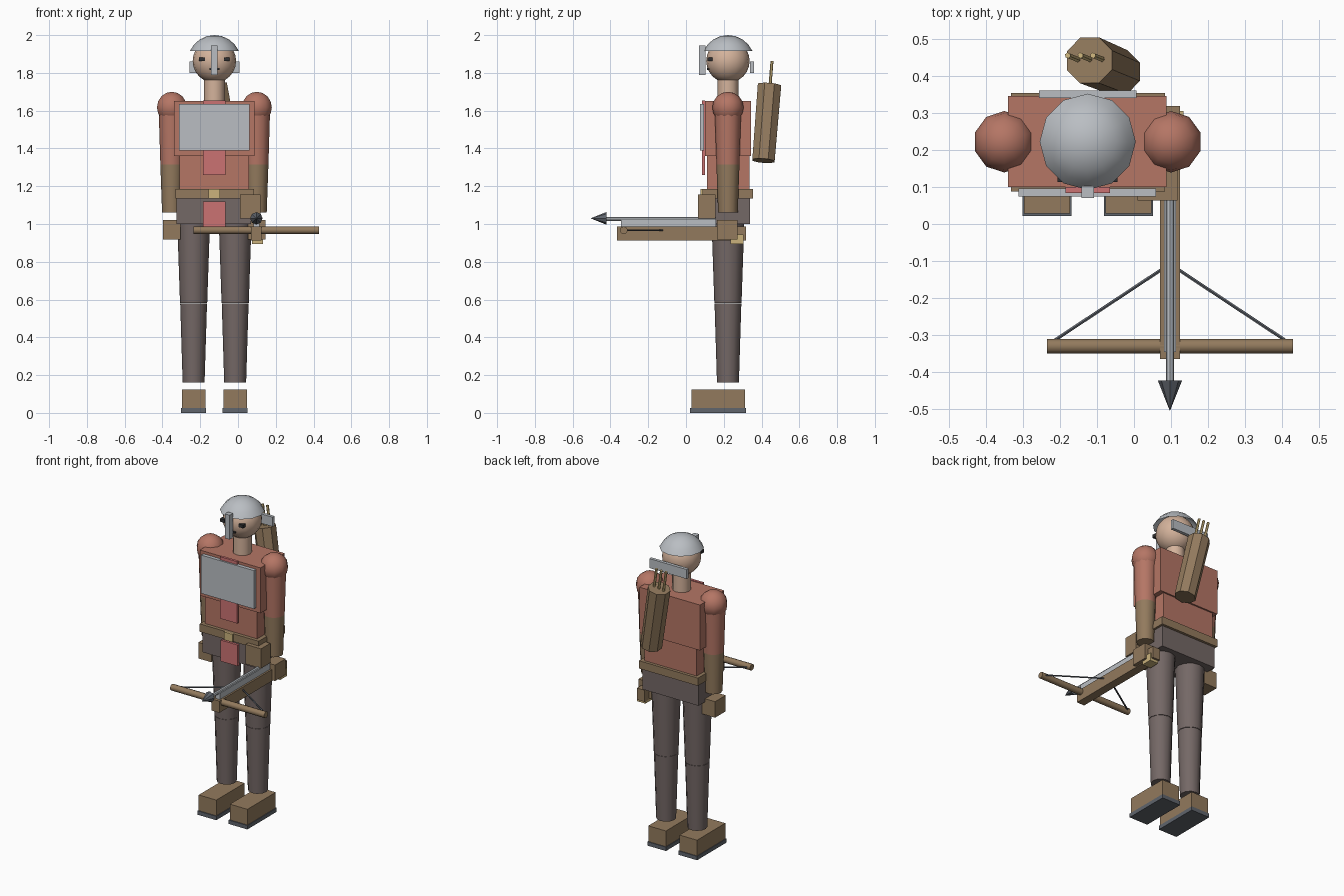
import bpy
import bmesh
from math import radians, sin, cos, pi
from mathutils import Vector

default = bpy.data.objects.get("Cube")
if default:
    bpy.data.objects.remove(default, do_unlink=True)

CX, CY = -0.125, 0.222  # body axis


def material(name, r, g, b):
    m = bpy.data.materials.new(name)
    m.use_nodes = True
    m.diffuse_color = (r, g, b, 1)
    bsdf = next(n for n in m.node_tree.nodes if n.type == 'BSDF_PRINCIPLED')
    bsdf.inputs["Base Color"].default_value = (r, g, b, 1)
    return m


CLAY = material("clay_tunic", .46, .18, .13)
BROWN = material("brown_leather", .29, .195, .11)
TROUSER = material("dark_cloth", .175, .138, .132)
STEEL = material("pale_steel", .49, .515, .545)
RED = material("red_cloth", .60, .17, .17)
GOLD = material("gold", .60, .45, .20)
SKIN = material("skin", .66, .45, .33)
SLATE = material("slate", .115, .128, .15)
BLACK = material("near_black", .03, .03, .032)


def finish(bm, name, mat, smooth=None):
    bmesh.ops.recalc_face_normals(bm, faces=bm.faces)
    mesh = bpy.data.meshes.new(name)
    bm.to_mesh(mesh)
    bm.free()
    mesh.materials.append(mat)
    ob = bpy.data.objects.new(name, mesh)
    bpy.context.collection.objects.link(ob)
    if smooth:
        bpy.ops.object.select_all(action='DESELECT')
        ob.select_set(True)
        bpy.context.view_layer.objects.active = ob
        bpy.ops.object.shade_smooth_by_angle(angle=radians(smooth))
    return ob


def box(name, mat, xs, ys, zs):
    bm = bmesh.new()
    bmesh.ops.create_cube(bm, size=1)
    for v in bm.verts:
        v.co = [lo + (c + .5) * (hi - lo) for c, (lo, hi) in zip(v.co, (xs, ys, zs))]
    return finish(bm, name, mat)


def rod(name, mat, start, end, r1, r2, sides=12, smooth=40):
    """Tapered cylinder between two points."""
    a, b = Vector(start), Vector(end)
    bm = bmesh.new()
    bmesh.ops.create_cone(bm, cap_ends=True, segments=sides, radius1=r1,
                          radius2=r2, depth=(b - a).length)
    turn = (b - a).to_track_quat('Z', 'Y')
    for v in bm.verts:
        v.co = turn @ v.co + (a + b) / 2
    return finish(bm, name, mat, smooth)


def ball(name, mat, centre, radius, sides, rings):
    bm = bmesh.new()
    bmesh.ops.create_uvsphere(bm, u_segments=sides, v_segments=rings, radius=radius)
    bmesh.ops.translate(bm, verts=bm.verts, vec=centre)
    return finish(bm, name, mat, 60)


# Torso, belt and hips
box("chest", CLAY, (-.34, .088), (.10, .345), (1.36, 1.65))
box("waist", CLAY, (-.31, .058), (.11, .335), (1.18, 1.36))
box("belt", BROWN, (-.332, .084), (.088, .354), (1.135, 1.185))
box("buckle", GOLD, (CX - .03, CX + .03), (.078, .09), (1.135, 1.185))
box("hips", TROUSER, (-.325, .07), (.105, .338), (1.0, 1.135))
box("belt_pouch", BROWN, (.01, .118), (.063, .157), (1.03, 1.155))

# Cloth strips and breastplate
box("chest_strip", RED, (CX - .06, CX + .06), (.084, .10), (1.26, 1.655))
box("hip_strip", RED, (CX - .06, CX + .06), (.09, .106), (.985, 1.12))
box("breastplate", STEEL, (-.312, .06), (.074, .096), (1.39, 1.635))

# Head and face
rod("neck", SKIN, (CX, CY, 1.64), (CX, CY, 1.78), .055, .055)
ball("head", SKIN, (CX, CY, 1.863), .115, 16, 12)
for side, word in ((-1, "right"), (1, "left")):
    x = CX + side * .066
    box(word + "_eye", BLACK, (x - .015, x + .015), (.113, .14), (1.862, 1.882))
box("mouth", BLACK, (CX - .026, CX + .026), (.11, .13), (1.815, 1.825))

# Helmet: open spherical cap with nose and neck guards
bm = bmesh.new()
SIDES, RINGS, R, SWEEP = 12, 4, .142, radians(66)
crown = bm.verts.new((CX, CY, 1.858 + R))
above = None
for i in range(1, RINGS + 1):
    t = SWEEP * i / RINGS
    ring = [bm.verts.new((CX + R * sin(t) * cos(2 * pi * k / SIDES),
                          CY + R * sin(t) * sin(2 * pi * k / SIDES),
                          1.858 + R * cos(t))) for k in range(SIDES)]
    for k in range(SIDES):
        n = (k + 1) % SIDES
        if above:
            bm.faces.new((above[k], ring[k], ring[n], above[n]))
        else:
            bm.faces.new((crown, ring[k], ring[n]))
    above = ring
finish(bm, "helmet", STEEL, 60)
box("nose_guard", STEEL, (CX - .017, CX + .017), (.07, .103), (1.79, 1.945))
box("neck_guard", STEEL, (CX - .132, CX + .132), (.34, .36), (1.80, 1.86))

# Arms and legs
for side, word in ((-1, "right"), (1, "left")):
    ax, lx = CX + side * .225, CX + side * .11
    ball(word + "_shoulder", CLAY, (ax, CY, 1.617), .083, 10, 8)
    rod(word + "_upper_arm", CLAY, (ax, CY, 1.315), (ax, CY, 1.61), .061, .07)
    rod(word + "_forearm", BROWN, (ax, CY, 1.06), (ax, CY, 1.315), .052, .061)
    box(word + "_hand", BROWN, (ax - .046, ax + .046), (.165, .272), (.918, 1.02))
    rod(word + "_thigh", TROUSER, (lx, CY, .582), (lx, CY, 1.02), .072, .087)
    rod(word + "_shin", TROUSER, (lx, CY, .16), (lx, CY, .58), .058, .071)
    box(word + "_boot", BROWN, (lx - .062, lx + .062), (.028, .313), (.025, .125))
    box(word + "_sole", SLATE, (lx - .066, lx + .066), (.022, .318), (0, .025))

# Crossbow held in the left hand
BX = .097
box("crossbow_stock", BROWN, (BX - .027, BX + .027), (-.365, .318), (.912, .986))
box("crossbow_rail", STEEL, (BX - .016, BX + .016), (-.345, .16), (.986, 1.025))
box("crossbow_trigger", GOLD, (BX - .024, BX + .036), (.235, .305), (.895, .945))
rod("crossbow_limb", BROWN, (BX - .332, -.33, .967), (BX + .332, -.33, .967), .02, .02, 10)
for side, word in ((-1, "right"), (1, "left")):
    rod(word + "_bowstring", SLATE, (BX + side * .31, -.313, .967),
        (BX, -.108, .967), .005, .005, 6)
rod("bolt_shaft", STEEL, (BX, .16, 1.027), (BX, -.43, 1.027), .011, .011, 8)
rod("bolt_head", SLATE, (BX, -.422, 1.03), (BX, -.505, 1.03), .033, 0, 8, None)

# Quiver slung on the back, with three arrows along its axis
low, high = Vector((-.042, .41, 1.335)), Vector((-.12, .442, 1.735))
axis = (high - low).normalized()
rod("quiver", BROWN, low, high, .064, .067, 8, None)
for i, shift in enumerate((-.034, 0, .034)):
    base = high + Vector((shift, .003, 0))
    rod("arrow_%d" % (i + 1), GOLD, base - axis * .05, base + axis * .13, .008, .008, 6)
